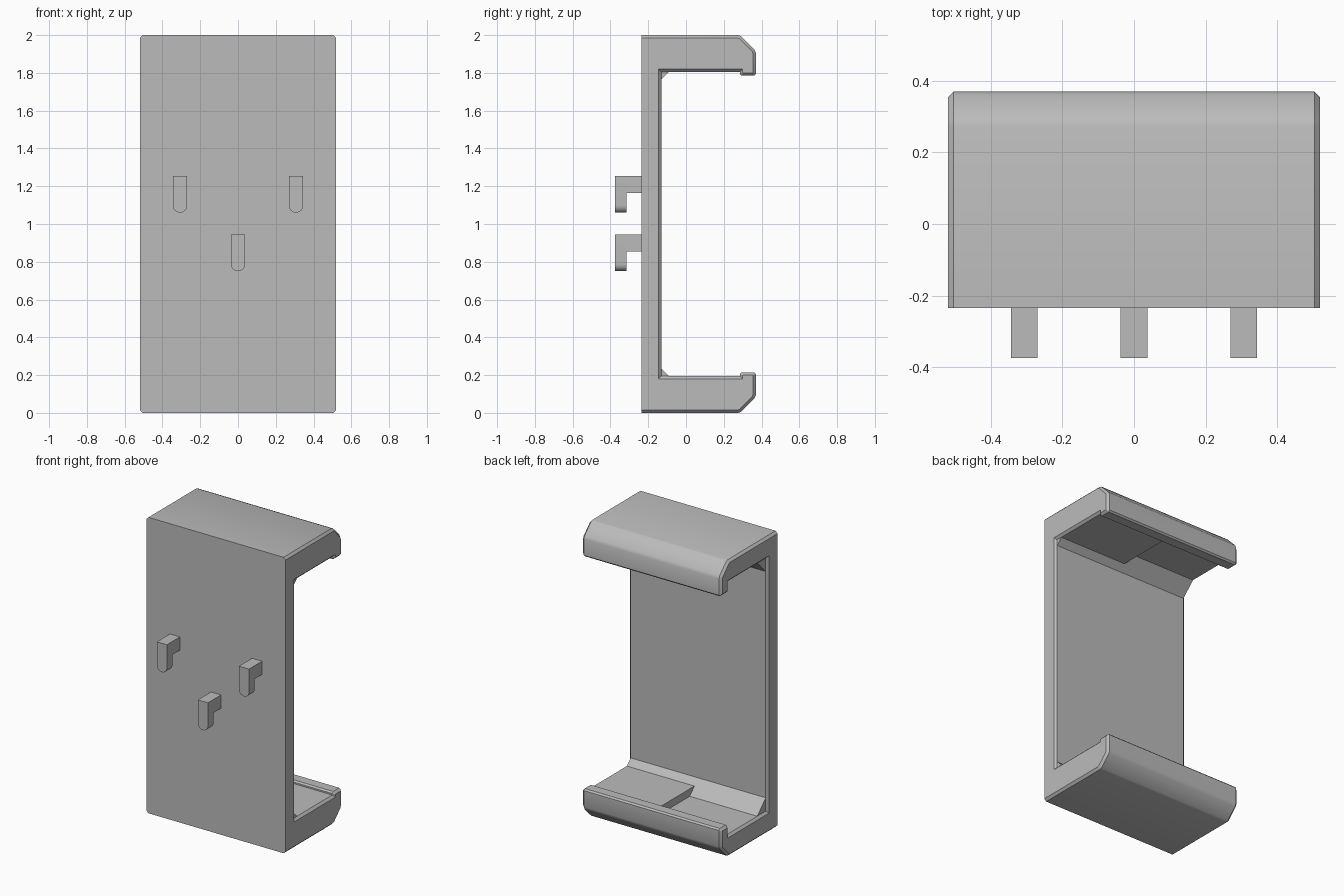
import bpy, bmesh, math

if "Cube" in bpy.data.objects:
    bpy.data.objects.remove(bpy.data.objects["Cube"])

grey = bpy.data.materials.new("light_grey")
grey.use_nodes = True
colour = (0.5, 0.5, 0.5, 1)
grey.diffuse_color = colour
grey.node_tree.nodes["Principled BSDF"].inputs["Base Color"].default_value = colour

WALL, FRONT, HALF, BEVEL = -0.13, -0.235, 0.52, 0.015


def finish(bm, name):
    bmesh.ops.recalc_face_normals(bm, faces=bm.faces)
    mesh = bpy.data.meshes.new(name)
    bm.to_mesh(mesh)
    bm.free()
    mesh.materials.append(grey)
    obj = bpy.data.objects.new(name, mesh)
    bpy.context.collection.objects.link(obj)
    bpy.ops.object.select_all(action="DESELECT")
    obj.select_set(True)
    bpy.context.view_layer.objects.active = obj
    bpy.ops.object.shade_smooth_by_angle(angle=math.radians(30))
    return obj


def prism(points, step):
    """Extrude a closed outline along a vector."""
    bm = bmesh.new()
    cap = bm.faces.new([bm.verts.new(p) for p in points])
    moved = bmesh.ops.extrude_face_region(bm, geom=[cap], use_keep_orig=True)["geom"]
    bmesh.ops.translate(bm, verts=[v for v in moved if isinstance(v, bmesh.types.BMVert)], vec=step)
    return bm


def clamp_half(name, side, floor):
    """One half of the C-shaped body, with its outer end chamfered."""
    lower = [(FRONT, 0), (0.275, 0), (0.292, 0.006), (0.362, 0.076), (0.37, 0.095),
             (0.37, 0.205), (0.36, 0.215), (0.295, 0.215), (0.285, 0.205),
             (0.285, floor), (WALL, floor)]
    outline = lower + [(y, 2 - z) for y, z in reversed(lower)]
    bm = prism([(0, y, z) for y, z in outline], (side * HALF, 0, 0))
    rim = [e for e in bm.edges
           if all(abs(v.co.x) > HALF - 0.001 for v in e.verts)
           and any(v.co.y > FRONT + 0.001 for v in e.verts)]
    bmesh.ops.bevel(bm, geom=rim, offset=BEVEL, segments=1, affect="EDGES", clamp_overlap=False)
    finish(bm, name)


# Body: the left half has raised pads inside both arms
floors = {1: 0.195, -1: 0.145}
clamp_half("clamp_body_left", 1, floors[1])
clamp_half("clamp_body_right", -1, floors[-1])

# Sloped fillets where the arms meet the plate
for side, label in ((1, "left"), (-1, "right")):
    floor = floors[side]
    leg = 0.235 - floor
    for level, flip in (("lower", False), ("upper", True)):
        tri = [(WALL, floor), (WALL + leg, floor), (WALL, floor + leg)]
        pts = [(0, y, 2 - z if flip else z) for y, z in tri]
        finish(prism(pts, (side * 0.505, 0, 0)), f"{level}_fillet_{label}")


# Hooks on the front face
def hook(name, x, top):
    r, drop = 0.0375, 0.195
    tab = [(x - r, top), (x + r, top)]
    for i in range(13):
        a = -math.pi * i / 12
        tab.append((x + r * math.cos(a), top - drop + r + r * math.sin(a)))
    finish(prism([(px, -0.375, pz) for px, pz in tab], (0, 0.06, 0)), name + "_tab")
    arm = [(x - r, top), (x + r, top), (x + r, top - 0.09), (x - r, top - 0.09)]
    finish(prism([(px, -0.315, pz) for px, pz in arm], (0, 0.08, 0)), name + "_arm")


hook("left_hook", 0.307, 1.255)
hook("right_hook", -0.307, 1.255)
hook("middle_hook", 0, 0.945)
